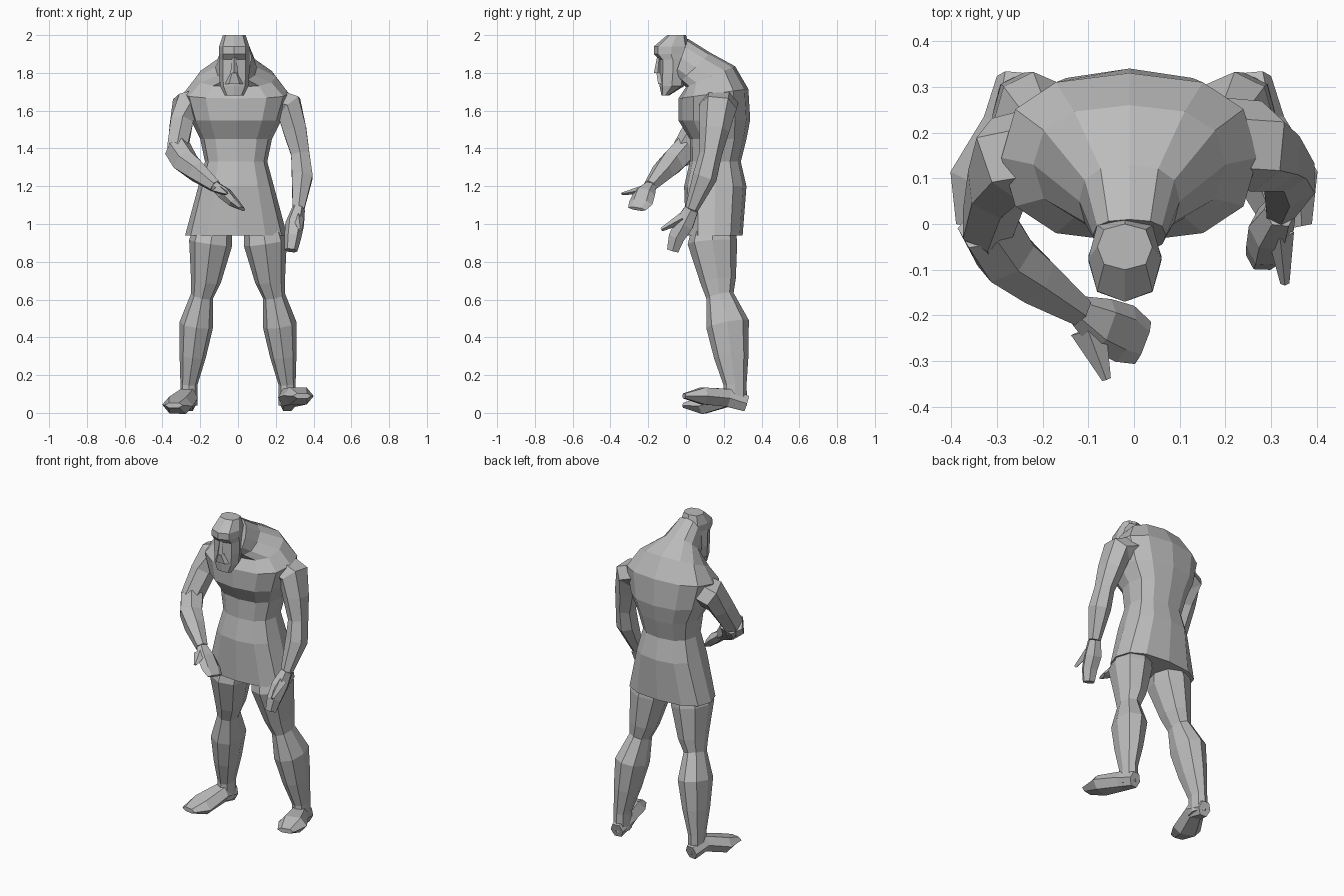
import bpy, bmesh, math
from mathutils import Vector

cube = bpy.data.objects.get("Cube")
if cube:
    bpy.data.objects.remove(cube, do_unlink=True)

shade = (0.5, 0.5, 0.5, 1)
grey = bpy.data.materials.new("plain grey")
grey.use_nodes = True
grey.diffuse_color = shade
grey.node_tree.nodes["Principled BSDF"].inputs["Base Color"].default_value = shade

SIDEWAYS = Vector((1, 0, 0))
BACKWARD = Vector((0, 1, 0))
UPRIGHT = Vector((0, 0, 1))
HEAD_CENTRE = -.02


def skin(name, rings):
    """Join matching rings of points into a closed faceted body."""
    bm = bmesh.new()
    loops = [[bm.verts.new(point) for point in ring] for ring in rings]
    for lower, upper in zip(loops, loops[1:]):
        for i in range(len(lower)):
            bm.faces.new((lower[i - 1], lower[i], upper[i], upper[i - 1]))
    bm.faces.new(loops[0])
    bm.faces.new(loops[-1])
    bmesh.ops.recalc_face_normals(bm, faces=bm.faces)
    mesh = bpy.data.meshes.new(name)
    bm.to_mesh(mesh)
    bm.free()
    mesh.materials.append(grey)
    obj = bpy.data.objects.new(name, mesh)
    bpy.context.collection.objects.link(obj)


def outline(sides, squareness):
    """Rounded square outline, starting at the side."""
    def press(value):
        return math.copysign(abs(value) ** squareness, value)
    for k in range(sides):
        angle = math.tau * k / sides
        yield press(round(math.cos(angle), 6)), press(round(math.sin(angle), 6))


def level(height, half_width, front, back, sides=12, centre=HEAD_CENTRE / 2, tilt=0):
    """Cross-section of the body; a tilt lifts its back and drops its front."""
    middle, half_depth = (front + back) / 2, (back - front) / 2
    return [(centre + half_width * c, middle + half_depth * s, height + tilt * s)
            for c, s in outline(sides, 0.8)]


def stooped(height, half_width, front, back):
    """Body section that tips forward more and more above the chest."""
    stoop = max(0, height - 1.5) ** 2 * 0.7
    return level(height, half_width, front, back, tilt=stoop)


def face(height, half_width, front, back, sides=8):
    return level(height, half_width, front, back, sides, HEAD_CENTRE)


def limb(name, joints, flatness=(1, 1), across=SIDEWAYS, sides=6):
    """Tube through joints of (x, y, z, half width), flattened towards its end."""
    spots = [Vector(joint[:3]) for joint in joints]
    last = len(spots) - 1
    rings = []
    for i, (spot, joint) in enumerate(zip(spots, joints)):
        along = (spots[min(i + 1, last)] - spots[max(i - 1, 0)]).normalized()
        wide = (across - along * across.dot(along)).normalized() * joint[-1]
        flat = flatness[0] + (flatness[1] - flatness[0]) * i / last
        deep = along.cross(wide) * flat
        rings.append([spot + wide * c + deep * s for c, s in outline(sides, 0.9)])
    skin(name, rings)


# Tunic, chest and hunched shoulders running up into the hood
skin("tunic_and_torso", [
    stooped(height=.94, half_width=.27, front=0, back=.3),
    stooped(height=1.2, half_width=.2, front=-.01, back=.32),
    stooped(height=1.33, half_width=.165, front=.02, back=.29),
    stooped(height=1.45, half_width=.19, front=.02, back=.32),
    stooped(height=1.55, half_width=.24, front=-.04, back=.34),
    stooped(height=1.69, half_width=.28, front=-.04, back=.33),
    stooped(height=1.78, half_width=.21, front=0, back=.26),
    stooped(height=1.83, half_width=.11, front=-.03, back=.13),
    stooped(height=1.88, half_width=.08, front=-.06, back=.01)])

# Head from beard tip to crown
skin("head", [
    face(height=1.68, half_width=.05, front=-.13, back=-.09),
    face(height=1.73, half_width=.075, front=-.14, back=-.01),
    face(height=1.8, half_width=.08, front=-.14, back=0),
    face(height=1.87, half_width=.08, front=-.14, back=0),
    face(height=1.9, half_width=.08, front=-.17, back=.01),
    face(height=1.94, half_width=.08, front=-.17, back=.02),
    face(height=2, half_width=.06, front=-.1, back=0)])
skin("nose", [
    face(height=1.8, half_width=.02, front=-.17, back=-.13, sides=4),
    face(height=1.9, half_width=.01, front=-.15, back=-.13, sides=4)])
skin("moustache", [
    face(height=1.74, half_width=.05, front=-.15, back=-.1, sides=6),
    face(height=1.8, half_width=.02, front=-.16, back=-.1, sides=6)])


# Legs and feet, standing apart; the left toe is lifted
def leg_and_foot(side, way, toe_height):
    hip = (way * .12, .15, 1.05, .09)
    thigh = (way * .145, .14, .9, .115)
    above_knee = (way * .17, .17, .7, .08)
    knee = (way * .19, .18, .62, .06)
    calf = (way * .22, .22, .47, .09)
    shin = (way * .24, .24, .3, .07)
    ankle = (way * .26, .26, .15, .045)
    sole = (way * .26, .26, .04, .045)
    limb(side + "_leg", [hip, thigh, above_knee, knee, calf, shin, ankle, sole],
         flatness=(1.1, 1.4), sides=8)
    heel = (way * .26, .32, .05, .04)
    instep = (way * .27, .22, .08, .06)
    ball = (way * .32, .09, toe_height, .085)
    toe = (way * .34, -.01, toe_height, .05)
    limb(side + "_foot", [heel, instep, ball, toe], flatness=(1.2, .3))


leg_and_foot("left", 1, toe_height=.09)
leg_and_foot("right", -1, toe_height=.04)

# Left arm hanging by the side
shoulder = (.15, .18, 1.66, .1)
deltoid = (.27, .17, 1.62, .1)
biceps = (.3, .15, 1.5, .08)
elbow = (.33, .13, 1.37, .06)
forearm = (.34, .1, 1.25, .065)
wrist = (.32, .03, 1.08, .035)
limb("left_arm", [shoulder, deltoid, biceps, elbow, forearm, wrist],
     flatness=(.8, 1), across=BACKWARD)

palm = (.3, -.01, 1, .05)
knuckles = (.29, -.05, .93, .045)
fingertips = (.28, -.07, .86, .035)
limb("left_hand", [wrist, palm, knuckles, fingertips], flatness=(1.2, 1))
limb("left_thumb", [(.32, -.02, 1.03, .03), (.33, -.13, .97, .01)], sides=4)

# Right arm bent across the belly
shoulder = (-.15, .17, 1.66, .1)
deltoid = (-.28, .14, 1.62, .1)
biceps = (-.3, .08, 1.53, .08)
elbow = (-.32, 0, 1.4, .07)
limb("right_upper_arm", [shoulder, deltoid, biceps, elbow, (-.3, -.04, 1.34, .06)],
     flatness=(.8, .9), across=BACKWARD)

forearm = (-.28, -.07, 1.33, .07)
wrist = (-.12, -.19, 1.2, .035)
limb("right_forearm", [elbow, forearm, (-.22, -.12, 1.28, .06), wrist], across=UPRIGHT)

palm = (-.07, -.22, 1.16, .06)
knuckles = (-.02, -.24, 1.11, .065)
fingertips = (.02, -.26, 1.08, .05)
limb("right_hand", [wrist, palm, knuckles, fingertips], flatness=(.8, .2),
     across=Vector((-.3, -1, .1)))
limb("right_thumb", [(-.1, -.23, 1.18, .04), (-.06, -.34, 1.16, .01)],
     flatness=(.6, .6), sides=4)
